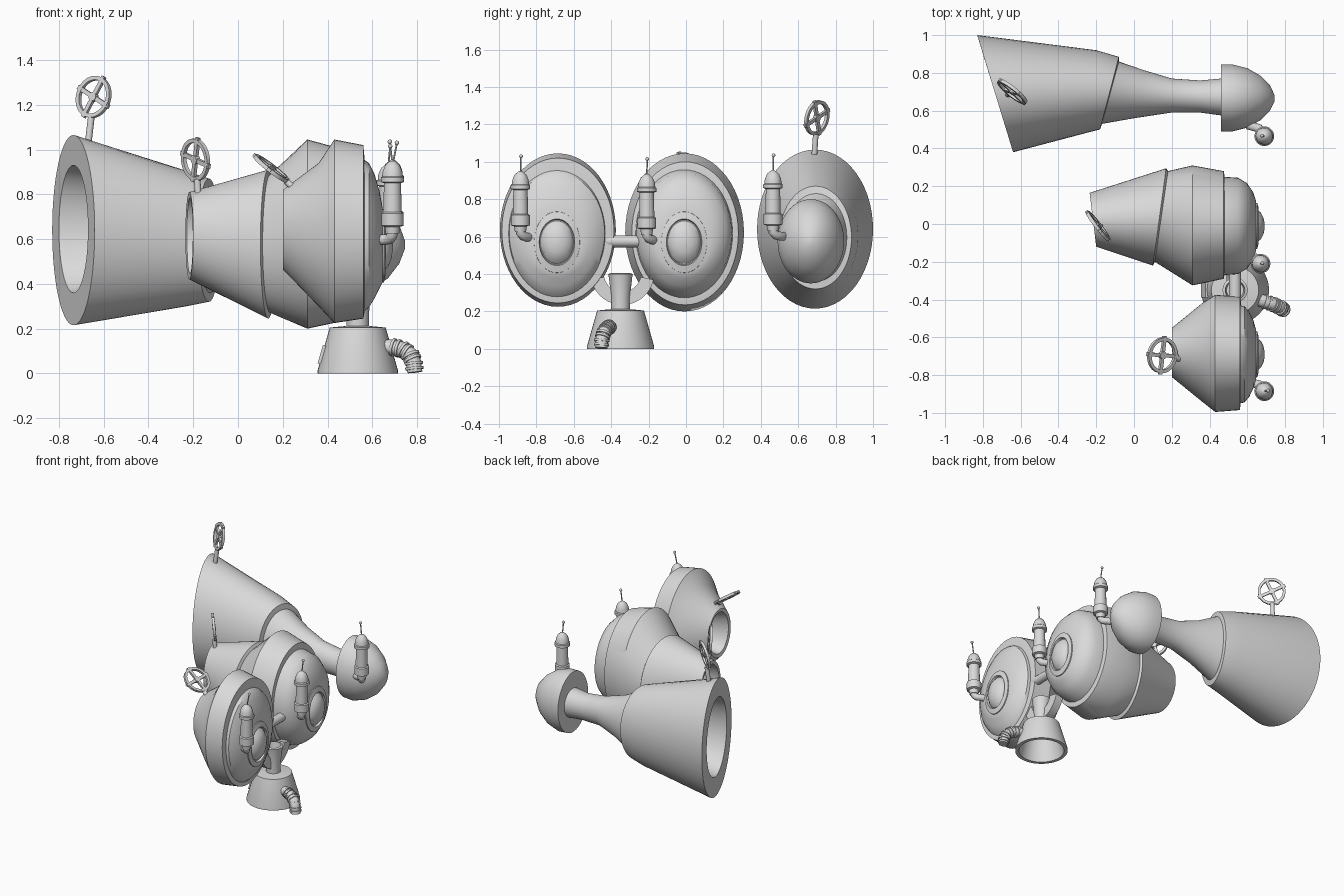
import bpy, bmesh, math
from mathutils import Vector, Matrix

if "Cube" in bpy.data.objects:
    bpy.data.objects.remove(bpy.data.objects["Cube"])

grey = bpy.data.materials.new("plain grey")
grey.diffuse_color = (0.7, 0.7, 0.7, 1)
grey.use_nodes = True
grey.node_tree.nodes["Principled BSDF"].inputs["Base Color"].default_value = grey.diffuse_color


def finish(bm, name, angle=32):
    bmesh.ops.recalc_face_normals(bm, faces=bm.faces)
    me = bpy.data.meshes.new(name)
    bm.to_mesh(me)
    bm.free()
    ob = bpy.data.objects.new(name, me)
    bpy.context.collection.objects.link(ob)
    me.materials.append(grey)
    bpy.ops.object.select_all(action='DESELECT')
    ob.select_set(True)
    bpy.context.view_layer.objects.active = ob
    bpy.ops.object.shade_smooth_by_angle(angle=math.radians(angle))
    return ob


def skin(bm, rings, cap=True, closed=False):
    vs = [[bm.verts.new(p) for p in r] for r in rings]
    n = len(vs[0])
    pairs = list(zip(vs, vs[1:])) + ([(vs[-1], vs[0])] if closed else [])
    for a, b in pairs:
        for i in range(n):
            j = (i + 1) % n
            bm.faces.new((a[i], a[j], b[j], b[i]))
    if cap and not closed:
        bm.faces.new(vs[0])
        bm.faces.new(vs[-1])


def loft(name, sections, n=56):
    # section: x and y of the +y edge, x and y of the -y edge, z low, z high
    bm = bmesh.new()
    rings = []
    for xh, yh, xl, yl, zl, zh in sections:
        ring = []
        for i in range(n):
            a = math.tau * i / n
            c, s = math.cos(a), math.sin(a)
            ring.append(((xh + xl) / 2 + (xh - xl) / 2 * c,
                         (yh + yl) / 2 + (yh - yl) / 2 * c,
                         (zh + zl) / 2 + (zh - zl) / 2 * s))
        rings.append(ring)
    skin(bm, rings)
    return finish(bm, name)


def straight(x, yh, yl, zl, zh):
    return (x, yh, x, yl, zl, zh)


def lathe(name, profile, loc, n=28, closed=False):
    bm = bmesh.new()
    rings = [[(loc[0] + r * math.cos(math.tau * i / n), loc[1] + r * math.sin(math.tau * i / n),
               loc[2] + z) for i in range(n)] for r, z in profile]
    skin(bm, rings, closed=closed)
    return finish(bm, name)


def tube(name, pts, r):
    cu = bpy.data.curves.new(name, 'CURVE')
    cu.dimensions = '3D'
    cu.bevel_depth, cu.bevel_resolution, cu.use_fill_caps = r, 4, True
    sp = cu.splines.new('POLY')
    sp.points.add(len(pts) - 1)
    for p, q in zip(sp.points, pts):
        p.co = (*q, 1)
    cu.materials.append(grey)
    ob = bpy.data.objects.new(name, cu)
    bpy.context.collection.objects.link(ob)
    return ob


# rear horn: hollow flared bell, thin neck and domed head
loft("rear_horn", [
    (-.35, .86, -.27, .56, .42, .86), (-.80, .90, -.67, .48, .36, .93),
    (-.83, 1.0, -.64, .38, .215, 1.065), (-.20, .92, -.26, .48, .30, .905),
    (-.08, .885, -.18, .50, .32, .87), (-.08, .86, -.17, .53, .36, .83),
    (.05, .815, .0, .56, .43, .75), straight(.20, .77, .59, .48, .69),
    straight(.35, .76, .59, .48, .67), straight(.46, .77, .575, .47, .68)])
loft("rear_horn_head", [
    straight(.46, .845, .49, .355, .80), straight(.52, .845, .49, .35, .80),
    straight(.60, .825, .51, .375, .775), straight(.67, .785, .55, .425, .725),
    straight(.72, .735, .60, .49, .665), straight(.745, .68, .65, .555, .595)])

# middle pod
loft("middle_pod", [
    (.05, .12, .07, -.08, .48, .75), (-.228, .145, -.202, -.10, .445, .785),
    (-.235, .165, -.20, -.12, .42, .81), (.17, .295, .10, -.22, .245, .91),
    (.18, .28, .11, -.20, .27, .89), straight(.31, .31, -.325, .20, 1.045),
    straight(.475, .28, -.29, .235, 1.0), straight(.48, .255, -.265, .27, .96)])
# front pod
loft("front_pod", [
    straight(.33, -.60, -.76, .50, .77), straight(.205, -.57, -.79, .49, .795),
    straight(.20, -.55, -.81, .465, .82), straight(.36, -.42, -.94, .30, .94),
    straight(.43, -.375, -.995, .225, 1.045), straight(.56, -.385, -.985, .245, 1.02),
    straight(.565, -.43, -.95, .275, .965)])


# domed ends of both pods with a raised collar and a central button
def dome(name, cy, xs):
    half = [(.26, .27, .96), (.255, .295, .94), (.225, .335, .89), (.18, .38, .815), (.135, .405, .745)]
    loft(name, [straight(x, cy + h, cy - h, a, b) for x, (h, a, b) in zip(xs, half)])
    loft(name + "_collar", [straight(x, cy + h, cy - h, .57 - v, .57 + v) for x, h, v in
                            [(.60, .125, .168), (.652, .122, .163), (.660, .095, .125), (.64, .09, .118)]])
    loft(name + "_button", [straight(x, cy + h, cy - h, .57 - v, .57 + v) for x, h, v in
                            [(.62, .092, .12), (.65, .088, .113), (.672, .07, .09),
                             (.686, .042, .055), (.692, .012, .016)]])


dome("middle_pod_dome", -.01, (.47, .55, .60, .63, .645))
dome("front_pod_dome", -.69, (.555, .585, .61, .632, .645))


# spoked wheel signs on stems
def wheel(name, c, normal, foot, spin):
    m = Matrix.Translation(c) @ Vector(normal).to_track_quat('Z', 'Y').to_matrix().to_4x4() \
        @ Matrix.Rotation(spin, 4, 'Z')
    bm = bmesh.new()
    n = 36
    skin(bm, [[m @ Vector((r * math.cos(math.tau * i / n), r * math.sin(math.tau * i / n), z))
               for i in range(n)] for r, z in [(.077, -.009), (.095, -.009), (.095, .009), (.077, .009)]],
         closed=True)
    skin(bm, [[m @ Vector((.02 * math.cos(math.tau * i / n), .02 * math.sin(math.tau * i / n), z))
               for i in range(n)] for z in (-.011, .011)])
    for size in ((.205, .02, .015), (.02, .205, .015)):
        bmesh.ops.create_cube(bm, size=1, matrix=m @ Matrix.Diagonal((*size, 1)))
    finish(bm, name)
    rim = Vector(c) + (Vector(foot) - Vector(c)).normalized() * .088
    tube(name + "_stem", [rim, foot], .015)


wheel("rear_wheel", (-.645, .70, 1.235), (.6, .75, -.2), (-.67, .685, 1.02), .45)
wheel("middle_wheel", (-.19, -.01, .955), (.78, .6, .1), (-.175, -.015, .77), .3)
wheel("front_wheel", (.15, -.695, .915), (.6, -.12, .78), (.27, -.72, .81), .1)


# lamps with a thin aerial and an elbow pipe back to the body
def lamp(name, x, y, dy, lean, dz=0):
    lathe(name, [(.03, .625), (.034, .655), (.05, .66), (.05, .715), (.041, .72), (.038, .85),
                 (.052, .855), (.052, .875), (.046, .88), (.043, .905), (.032, .93), (.016, .945),
                 (.006, .95)], (x, y, dz))
    tip = (x + lean, y + .003, 1.03 + dz)
    tube(name + "_aerial", [(x, y, .93 + dz), tip], .004)
    bm = bmesh.new()
    bmesh.ops.create_uvsphere(bm, u_segments=12, v_segments=8, radius=.010,
                              matrix=Matrix.Translation(tip))
    finish(bm, name + "_aerial_tip", 60)
    tube(name + "_elbow", [(x, y, .66 + dz), (x, y, .62 + dz), (x - .01, y + dy * .25, .603 + dz),
                           (x - .03, y + dy * .7, .597 + dz), (x - .09, y + dy, .597 + dz)], .024)


lamp("front_lamp", .69, -.885, .05, .02)
lamp("middle_lamp", .67, -.21, .045, .01, -.015)
lamp("rear_lamp", .69, .465, .06, -.012, .005)

# pipe joining the two pods
tube("joining_pipe", [(.535, -.43, .575), (.535, -.22, .575)], .032)

# hollow stand, column and curved cradle
cx, cy = .535, -.35
lathe("stand_base", [(.18, 0), (.18, .012), (.125, .205), (.02, .215), (.02, .195), (.11, .19), (.155, 0)],
      (cx, cy, 0), 40, closed=True)
lathe("stand_column", [(.05, .19), (.05, .27), (.062, .38), (.066, .40), (.052, .405), (.045, .36)], (cx, cy, 0))
bm = bmesh.new()
rings = []
for i in range(25):
    a = math.radians(192 + 156 * i / 24)
    rings.append([(x, cy + .01 + r * math.cos(a), .405 + r * math.sin(a))
                  for x, r in [(.49, .10), (.55, .10), (.55, .17), (.49, .17)]])
skin(bm, rings)
finish(bm, "stand_cradle")

# small hatch on the stand's side
bm = bmesh.new()
bmesh.ops.create_cube(bm, size=1, matrix=Matrix.Translation((.377, cy, .083))
                      @ Matrix.Rotation(.28, 4, 'Y') @ Matrix.Diagonal((.02, .08, .085, 1)))
finish(bm, "stand_hatch")

# ribbed hose, from the stand down to the ground
path = [Vector(p) for p in [(.63, -.395, .115), (.69, -.41, .118), (.735, -.425, .108),
                            (.77, -.44, .085), (.785, -.45, .05), (.79, -.453, .005)]]
tube("hose", path, .034)
for a, b in zip(path[1:], path[2:]):
    for t in (.1, .6):
        p, d = a.lerp(b, t), (b - a).normalized() * .006
        tube("hose_rib", [p - d, p + d], .041)
